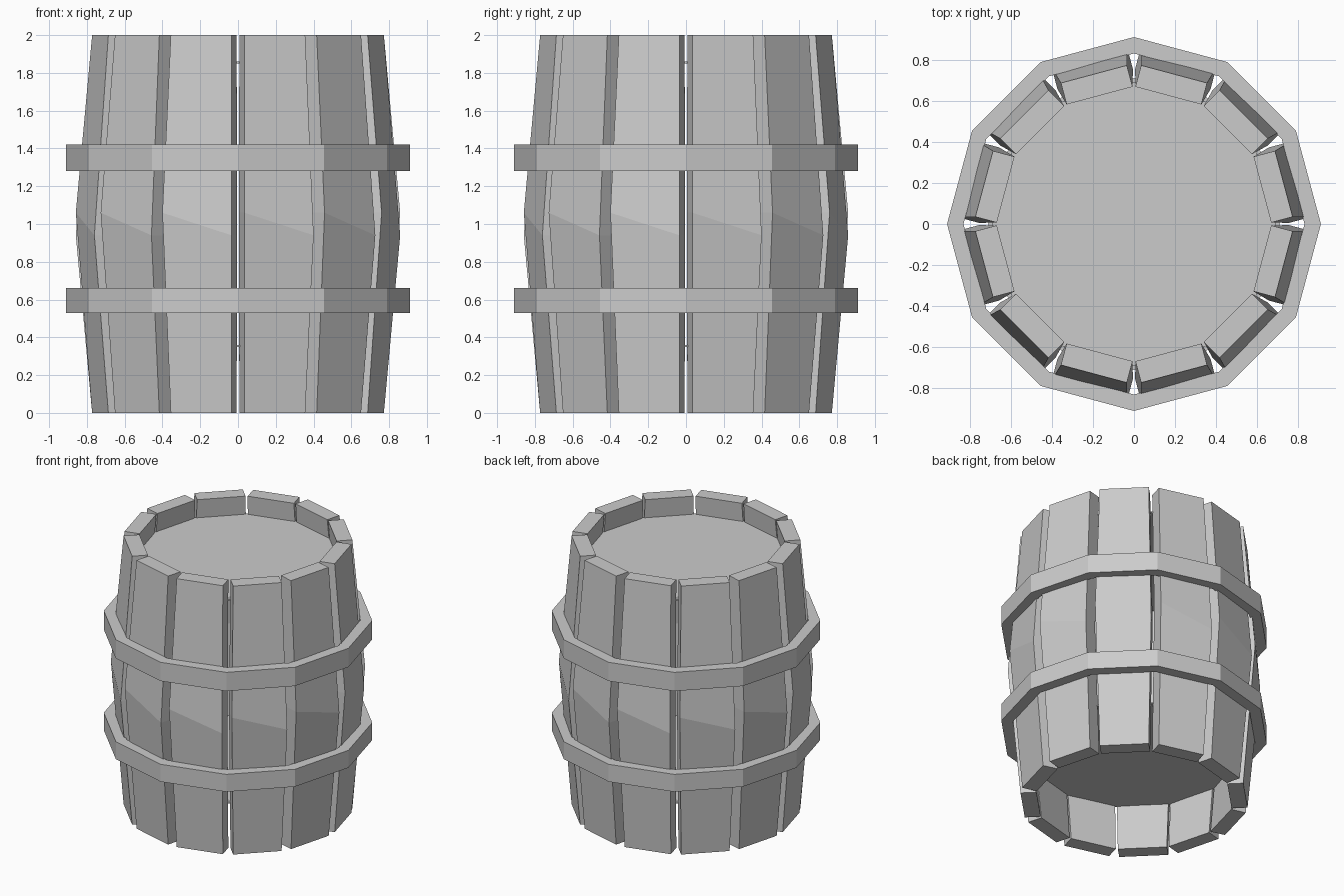
import bpy, bmesh
from math import radians, sin, cos, tau
from mathutils import Matrix

if "Cube" in bpy.data.objects:
    bpy.data.objects.remove(bpy.data.objects["Cube"])

SIDES = 12
STEP = tau / SIDES


def make_object(name, bm):
    bmesh.ops.recalc_face_normals(bm, faces=bm.faces)
    mesh = bpy.data.meshes.new(name)
    bm.to_mesh(mesh)
    bm.free()
    obj = bpy.data.objects.new(name, mesh)
    bpy.context.collection.objects.link(obj)
    return obj


def ring_points(bm, radius, z):
    return [bm.verts.new((radius * cos(i * STEP), radius * sin(i * STEP), z))
            for i in range(SIDES)]


def bridge(bm, a, b):
    n = len(a)
    for i in range(n):
        j = (i + 1) % n
        bm.faces.new((a[i], a[j], b[j], b[i]))


# Staves: straight planks bent at a slanted middle edge
def stave(name, angle):
    bm = bmesh.new()
    # z, slant, outer distance, inner distance, half width
    sections = [(0, 0, 0.755, 0.647, 0.166),
                (1, 0.06, 0.838, 0.73, 0.19),
                (2, 0, 0.755, 0.647, 0.166)]
    loops = []
    for z, slant, outer, inner, half in sections:
        loops.append([bm.verts.new(p) for p in (
            (outer, -half, z + slant), (outer, half, z - slant),
            (inner, half, z - slant), (inner, -half, z + slant))])
    bridge(bm, loops[0], loops[1])
    bridge(bm, loops[1], loops[2])
    bm.faces.new(loops[0])
    bm.faces.new(loops[2])
    bm.transform(Matrix.Rotation(angle, 4, 'Z'))
    make_object(name, bm)


for k in range(SIDES):
    stave(f"stave_{k + 1:02d}", (k + 0.5) * STEP)


# Hoops: twelve-sided bands
def hoop(name, low, high, outer=0.91, inner=0.83):
    bm = bmesh.new()
    loops = [ring_points(bm, r, z) for r, z in
             ((outer, low), (outer, high), (inner, high), (inner, low))]
    for i in range(4):
        bridge(bm, loops[i], loops[(i + 1) % 4])
    make_object(name, bm)


hoop("lower_hoop", 0.53, 0.66)
hoop("upper_hoop", 1.28, 1.42)


# Recessed end boards
def end_board(name, radius, low, high):
    bm = bmesh.new()
    a, b = ring_points(bm, radius, low), ring_points(bm, radius, high)
    bridge(bm, a, b)
    bm.faces.new(a)
    bm.faces.new(b)
    make_object(name, bm)


end_board("lid", 0.69, 1.85, 1.86)
end_board("bottom_board", 0.71, 0.35, 0.36)
